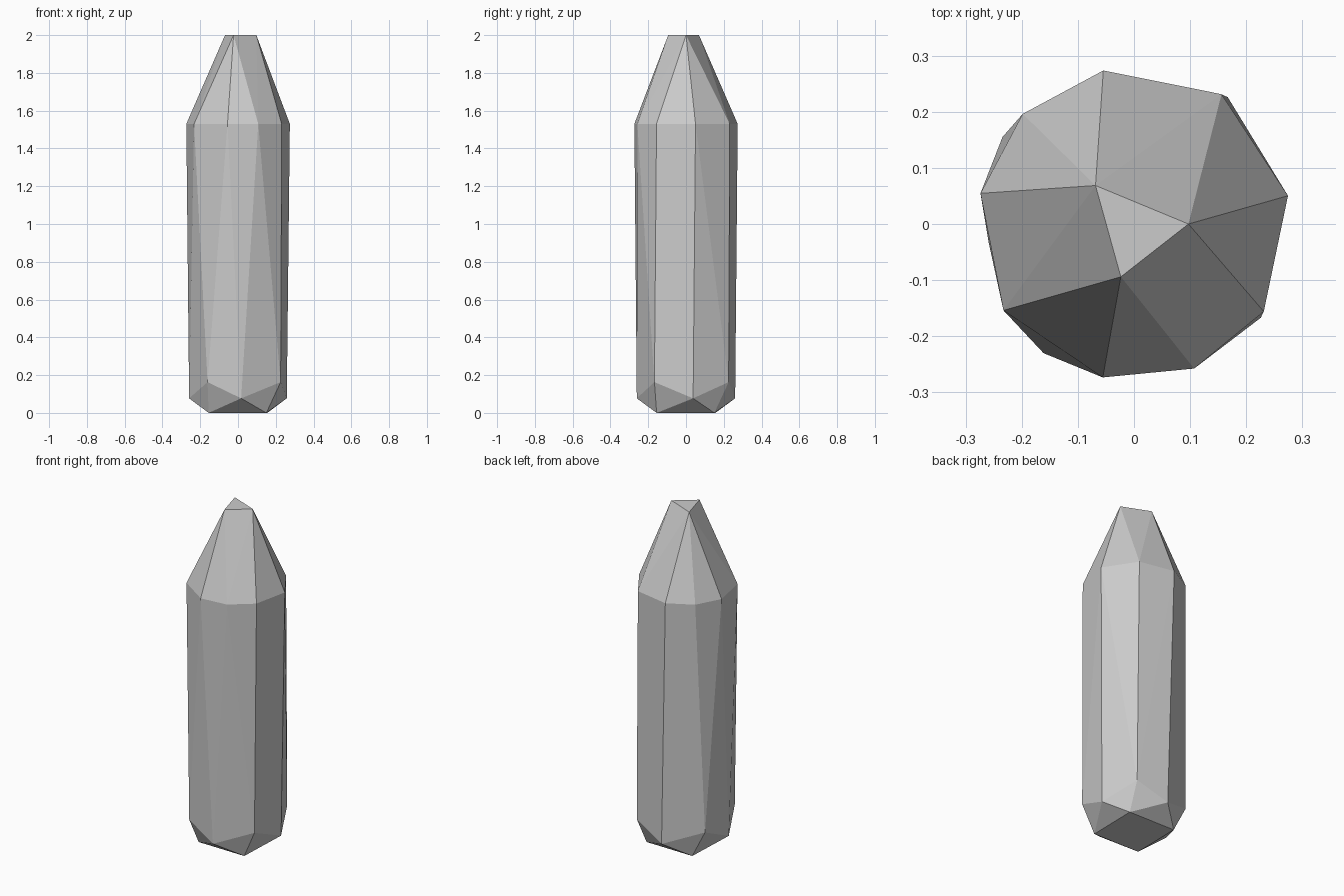
import bpy, bmesh
from math import radians, sin, cos

old = bpy.data.objects.get("Cube")
if old:
    bpy.data.objects.remove(old, do_unlink=True)


def ring(radius, height, angles):
    """Points at one height, placed by angle around the vertical axis."""
    return [(radius * cos(radians(a)), radius * sin(radians(a)), height) for a in angles]


# Crystal levels: blunt tip, shoulder, staggered lower corners, base
tip = ring(0.097, 2.0, (0, 135, 256))
shoulder = ring(0.279, 1.53, (10.4, 56, 101.3, 135.3, 168.7, 213.5, 258.5, 292.6, 326))
upper_corners = ring(0.281, 0.163, (53.5, 146.5, 235, 323.5))
lower_corners = ring(0.261, 0.077, (8.3, 94.5, 187.5, 273.7))
base = ring(0.216, 0.0, (44, 134, 224, 314))

# The faceted body is the convex skin over all the levels
bm = bmesh.new()
for point in tip + shoulder + upper_corners + lower_corners + base:
    bm.verts.new(point)
bmesh.ops.convex_hull(bm, input=bm.verts[:])
bmesh.ops.recalc_face_normals(bm, faces=bm.faces[:])

mesh = bpy.data.meshes.new("crystal")
bm.to_mesh(mesh)
bm.free()

# Plain grey stone
grey = (0.6, 0.6, 0.6, 1.0)
stone = bpy.data.materials.new("grey stone")
stone.use_nodes = True
stone.diffuse_color = grey
for node in stone.node_tree.nodes:
    if node.type == 'BSDF_PRINCIPLED':
        node.inputs["Base Color"].default_value = grey
mesh.materials.append(stone)

crystal = bpy.data.objects.new("crystal", mesh)
bpy.context.collection.objects.link(crystal)
